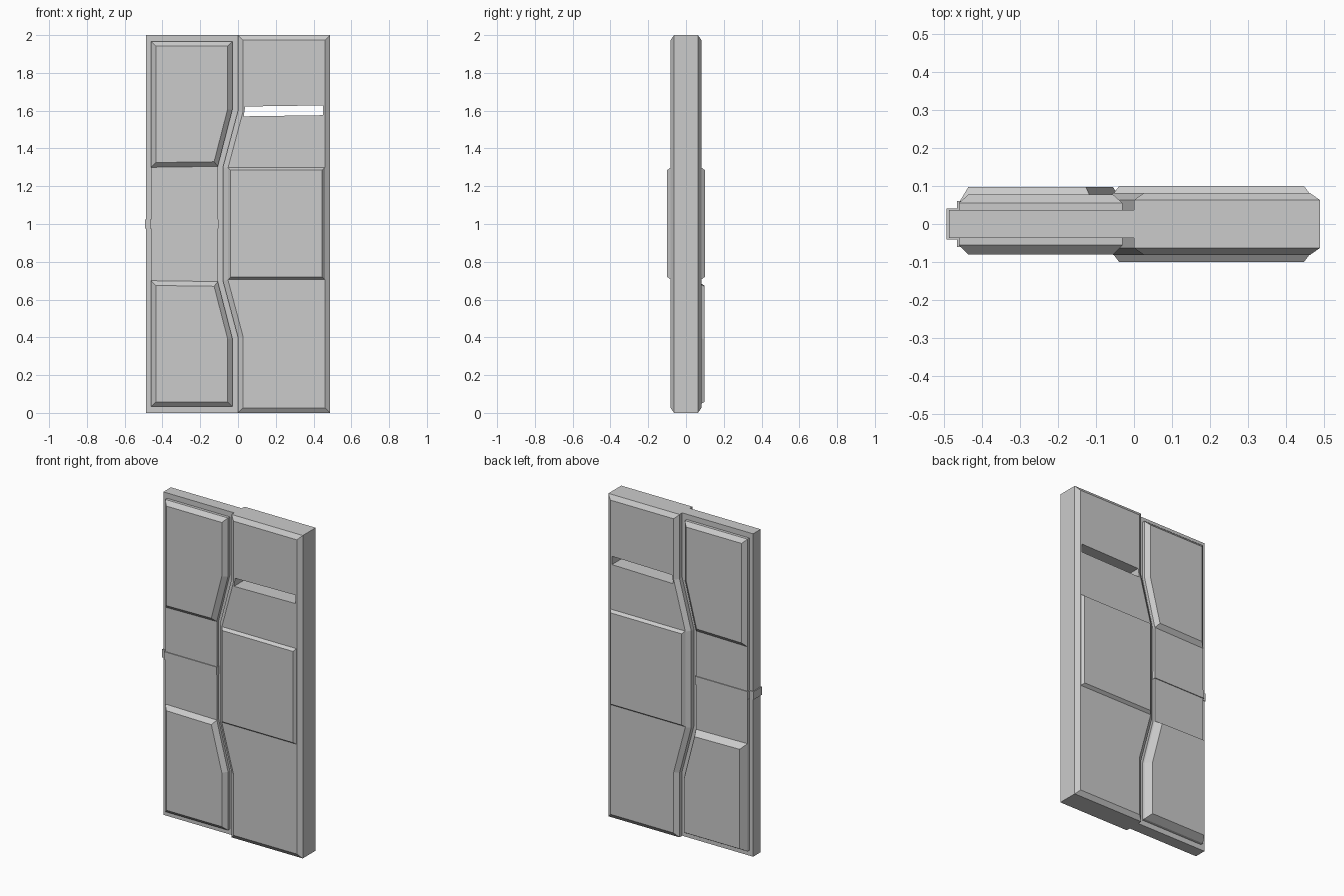
import bpy, bmesh
from mathutils import Vector

if "Cube" in bpy.data.objects:
    bpy.data.objects.remove(bpy.data.objects["Cube"])


def inset(poly, d):
    """Offset a counter-clockwise (x, z) outline inward by d with mitred corners."""
    pts = [Vector(p) for p in poly]
    out = []
    for i, p in enumerate(pts):
        a = (p - pts[i - 1]).normalized()
        b = (pts[(i + 1) % len(pts)] - p).normalized()
        na, nb = Vector((-a.y, a.x)), Vector((-b.y, b.x))
        out.append(p + (na + nb) * d / (1 + na.dot(nb)))
    return out


def solid(name, poly, layers):
    """Loft an (x, z) outline through layers of (y, inset)."""
    bm = bmesh.new()
    rings = [[bm.verts.new((p.x, y, p.y)) for p in inset(poly, d)] for y, d in layers]
    n = len(poly)
    for r0, r1 in zip(rings, rings[1:]):
        for i in range(n):
            j = (i + 1) % n
            bm.faces.new((r0[i], r0[j], r1[j], r1[i]))
    bm.faces.new(rings[0])
    bm.faces.new(rings[-1])
    bmesh.ops.recalc_face_normals(bm, faces=bm.faces)
    mesh = bpy.data.meshes.new(name)
    bm.to_mesh(mesh)
    bm.free()
    ob = bpy.data.objects.new(name, mesh)
    bpy.context.collection.objects.link(ob)
    return ob


def rect(x0, x1, z0, z1):
    return [(x0, z0), (x1, z0), (x1, z1), (x0, z1)]


def flip(poly):
    """Mirror an outline about z = 1, keeping its winding."""
    return [(x, 2 - z) for x, z in reversed(poly)]


# Thick right leaf with bevelled rim and angled meeting edge
right_leaf = solid("right_leaf",
    [(0.488, 0), (0.488, 2), (0, 2), (0, 1.6), (-0.08, 1.3), (-0.08, 0.7), (0, 0.4), (0, 0)],
    [(-0.082, 0.027), (-0.063, 0), (0.063, 0), (0.082, 0.027)])

# Viewing slot cut through the right leaf
slot = solid("slot_cutter", [(0.03, 1.57), (0.45, 1.576), (0.45, 1.628), (0.038, 1.622)],
             [(-0.3, 0), (0.3, 0)])
slot.hide_render = True
slot.hide_viewport = True
cut = right_leaf.modifiers.new("slot", "BOOLEAN")
cut.operation = "DIFFERENCE"
cut.solver = "EXACT"
cut.object = slot

# Raised middle panel on both sides of the right leaf
solid("right_middle_panel", rect(-0.054, 0.461, 0.705, 1.3),
      [(-0.1, 0.015), (-0.08, 0), (0.08, 0), (0.1, 0.015)])

# Thin left leaf slab, reaching the meeting edge
solid("left_leaf",
      [(-0.486, 0), (0.005, 0), (0.005, 0.4), (-0.075, 0.7), (-0.075, 1.3), (0.005, 1.6), (0.005, 2), (-0.486, 2)],
      [(-0.037, 0), (0.037, 0)])

# Stepped plate on the left leaf
solid("left_plate",
      [(-0.46, 0.033), (-0.03, 0.033), (-0.03, 0.395), (-0.107, 0.695), (-0.107, 1.305), (-0.03, 1.605),
       (-0.03, 1.967), (-0.46, 1.967)],
      [(-0.055, 0), (0.055, 0)])

# Raised upper and lower panels; the lower back one is thicker
lower = [(-0.46, 0.033), (-0.03, 0.033), (-0.03, 0.395), (-0.107, 0.695), (-0.46, 0.7)]
for name, poly, back in (("lower", lower, 0.097), ("upper", flip(lower), 0.077)):
    solid(name + "_front_panel", poly, [(-0.08, 0.025), (-0.055, 0), (-0.03, 0)])
    solid(name + "_back_panel", poly, [(0.03, 0), (0.055, 0), (back, 0.025)])

# Band wrapped around the middle of the left leaf
solid("middle_band", rect(-0.465, -0.104, 0.975, 1.025), [(-0.06, 0), (0.06, 0)])
solid("band_edge", rect(-0.492, -0.46, 0.975, 1.025), [(-0.041, 0), (0.041, 0)])
